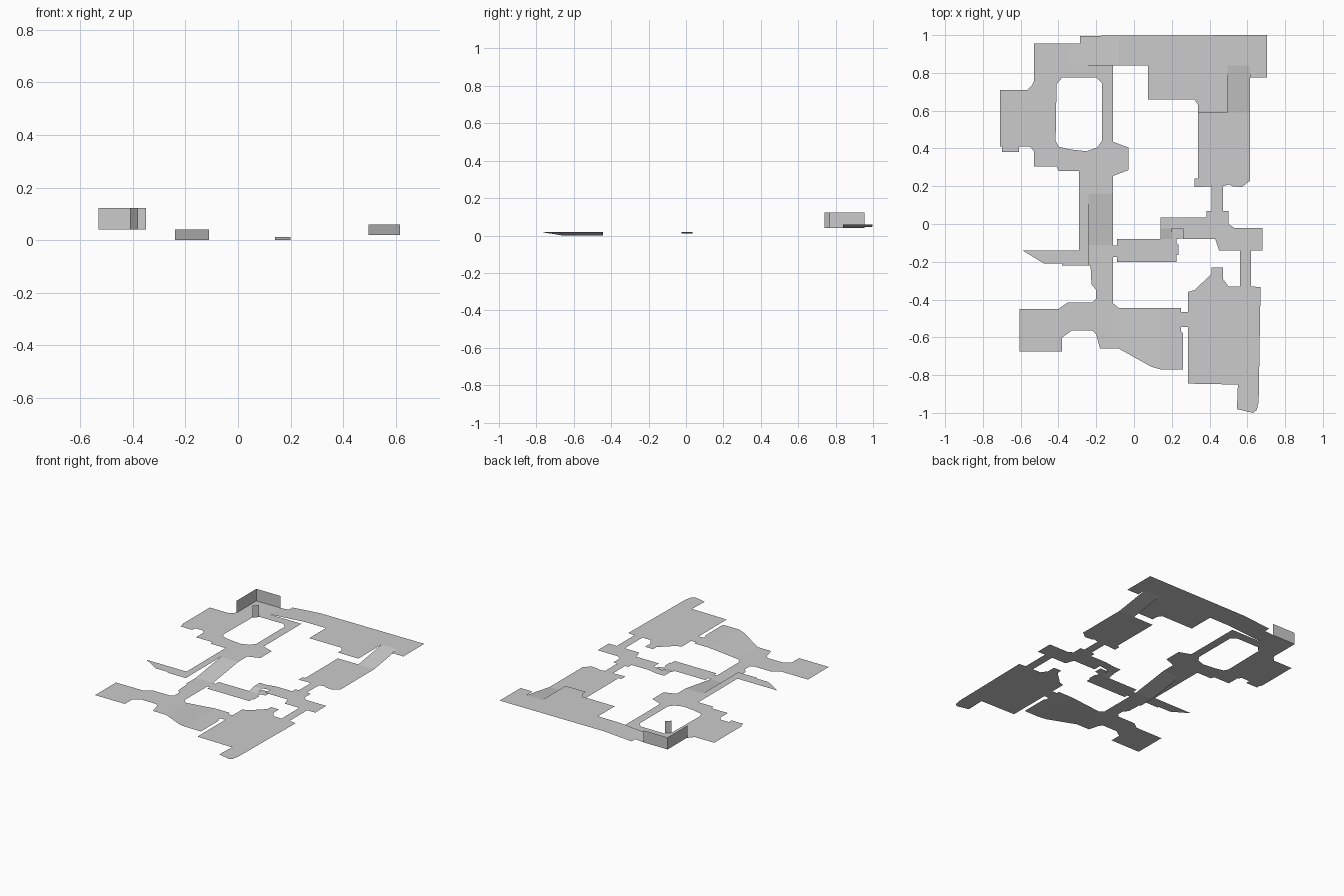
import bpy, bmesh


def sheet(name, outline, z=0.0, hole=None, ramp=None):
    """Flat or sloped floor sheet. ramp = (axis, start, z_start, end, z_end)."""
    def height(p):
        if ramp is None:
            return z
        axis, a, za, b, zb = ramp
        t = min(1, max(0, (p[axis] - a) / (b - a)))
        return za + (zb - za) * t
    bm = bmesh.new()
    loops = [[bm.verts.new((p[0], p[1], height(p))) for p in loop]
             for loop in (outline, hole) if loop]
    if hole:
        edges = [bm.edges.new((l[i - 1], l[i])) for l in loops for i in range(len(l))]
        bmesh.ops.triangle_fill(bm, edges=edges, use_beauty=True, use_dissolve=False,
                                normal=(0, 0, 1))
    else:
        bm.faces.new(loops[0])
    bm.normal_update()
    for f in bm.faces:
        if f.normal.z < 0:
            f.normal_flip()
    finish(name, bm)


def wall(name, path, z0, z1):
    """Upright sheet following a plan path."""
    bm = bmesh.new()
    low = [bm.verts.new((x, y, z0)) for x, y in path]
    top = [bm.verts.new((x, y, z1)) for x, y in path]
    for i in range(len(path) - 1):
        bm.faces.new((low[i], low[i + 1], top[i + 1], top[i]))
    finish(name, bm)


def finish(name, bm):
    me = bpy.data.meshes.new(name)
    bm.to_mesh(me)
    bm.free()
    bpy.context.collection.objects.link(bpy.data.objects.new(name, me))


def rect(x0, y0, x1, y1):
    return [(x0, y0), (x1, y0), (x1, y1), (x0, y1)]


LOW, MID, HIGH, TOP = 0.0, 0.02, 0.04, 0.06

# Upper left hall with the rounded opening, corridor and pointed balcony
sheet("upper_left_hall", [
    (-.53, .955), (-.35, .955), (-.35, .84), (-.11, .84), (-.11, .435), (-.03, .405),
    (-.03, .285), (-.11, .255), (-.11, .16), (-.24, .16), (-.24, -.22), (-.38, -.22),
    (-.38, -.21), (-.475, -.21), (-.59, -.14), (-.29, -.14), (-.29, .28), (-.4, .28),
    (-.41, .305), (-.53, .305), (-.53, .385), (-.55, .41), (-.61, .41), (-.61, .38),
    (-.7, .38), (-.7, .41), (-.71, .41), (-.71, .71), (-.565, .71), (-.54, .735),
    (-.53, .755)], HIGH,
    hole=[(-.38, .775), (-.41, .74), (-.415, .44), (-.4, .41), (-.34, .395), (-.25, .385),
          (-.195, .405), (-.17, .44), (-.17, .745), (-.2, .775)])

# Slope up to the upper right terrace, and the terrace
sheet("terrace_slope", [(-.35, .84), (-.08, .84), (-.08, .998), (-.285, .995),
                        (-.285, .955), (-.35, .955)], ramp=(0, -.35, HIGH, -.08, TOP))
sheet("upper_terrace", [
    (-.08, .998), (.705, 1), (.705, .775), (.615, .775), (.615, .84), (.495, .84),
    (.495, .59), (.34, .59), (.34, .63), (.32, .66), (.075, .66), (.075, .84),
    (-.08, .84)], TOP)

# Ramps running along y
sheet("terrace_ramp", rect(.495, .59, .615, .84), ramp=(1, .59, MID, .84, TOP))
sheet("corridor_ramp", rect(-.24, -.11, -.11, .16), ramp=(1, -.11, LOW, .16, HIGH))

# Lower left rooms and the side corridor
sheet("lower_left_floor", [
    (-.24, -.11), (-.11, -.11), (-.11, -.445), (-.08, -.445), (-.08, -.66), (-.18, -.66),
    (-.2, -.585), (-.22, -.565), (-.33, -.565), (-.38, -.6), (-.38, -.675),
    (-.605, -.675), (-.605, -.45), (-.4, -.45), (-.35, -.415), (-.22, -.415),
    (-.2, -.395), (-.2, -.35), (-.225, -.32), (-.23, -.22), (-.24, -.22)], LOW)
sheet("corridor_corner", [(-.11, -.42), (-.08, -.445), (-.11, -.445)], LOW)
sheet("side_corridor", [
    (-.11, -.115), (-.09, -.115), (-.09, -.08), (.195, -.08), (.195, -.02), (.26, -.02),
    (.26, -.075), (.225, -.08), (.225, -.1), (.235, -.11), (.235, -.165), (.225, -.165),
    (.225, -.2), (-.09, -.2), (-.09, -.175), (-.11, -.175)], LOW)

# Two-part ramp up from the side corridor
sheet("short_ramp", rect(.14, -.08, .2, -.025), ramp=(1, -.08, LOW, -.025, .012))
sheet("ramp_landing", rect(.14, -.025, .2, .035), .012)
sheet("landing_ramp", rect(.2, -.025, .26, .035), ramp=(0, .2, .012, .26, MID))

# Slope from the lower left rooms to the lower right ones
sheet("room_slope", [(-.08, -.445), (.14, -.445), (.14, -.77), (.09, -.755), (-.08, -.66)],
      ramp=(0, -.08, LOW, .14, MID))

# Lower right hall with its doorway and lead-in
sheet("lower_right_hall", [
    (.14, -.445), (.25, -.445), (.25, -.465), (.285, -.465), (.285, -.36), (.32, -.35),
    (.41, -.265), (.41, -.23), (.47, -.23), (.47, -.29), (.5, -.33), (.56, -.33),
    (.62, -.33), (.67, -.335), (.66, -.94), (.65, -.985), (.63, -1), (.545, -.98),
    (.55, -.85), (.285, -.845), (.285, -.545), (.25, -.545), (.25, -.57), (.26, -.58),
    (.26, -.77), (.14, -.77)], MID)

# Right-hand crossing and the passages joining it
sheet("right_crossing", [
    (.56, -.33), (.56, -.14), (.45, -.14), (.43, -.08), (.26, -.08), (.26, .035),
    (.385, .035), (.385, .07), (.41, .07), (.41, .2), (.47, .2), (.47, .07), (.5, .07),
    (.5, 0), (.53, -.02), (.68, -.02), (.68, -.14), (.62, -.14), (.62, -.33)], MID)

# Room below the terrace
sheet("middle_right_room", [
    (.41, .2), (.32, .195), (.32, .24), (.34, .24), (.34, .59), (.615, .59),
    (.615, .23), (.57, .195), (.52, .2), (.505, .21), (.47, .2)], MID)

# Corner walls and the small angled panel at the opening
wall("corner_wall", [(-.53, .74), (-.53, .955), (-.35, .955)], HIGH, .122)
wall("angled_panel", [(-.41, .74), (-.38, .77)], HIGH, .122)
